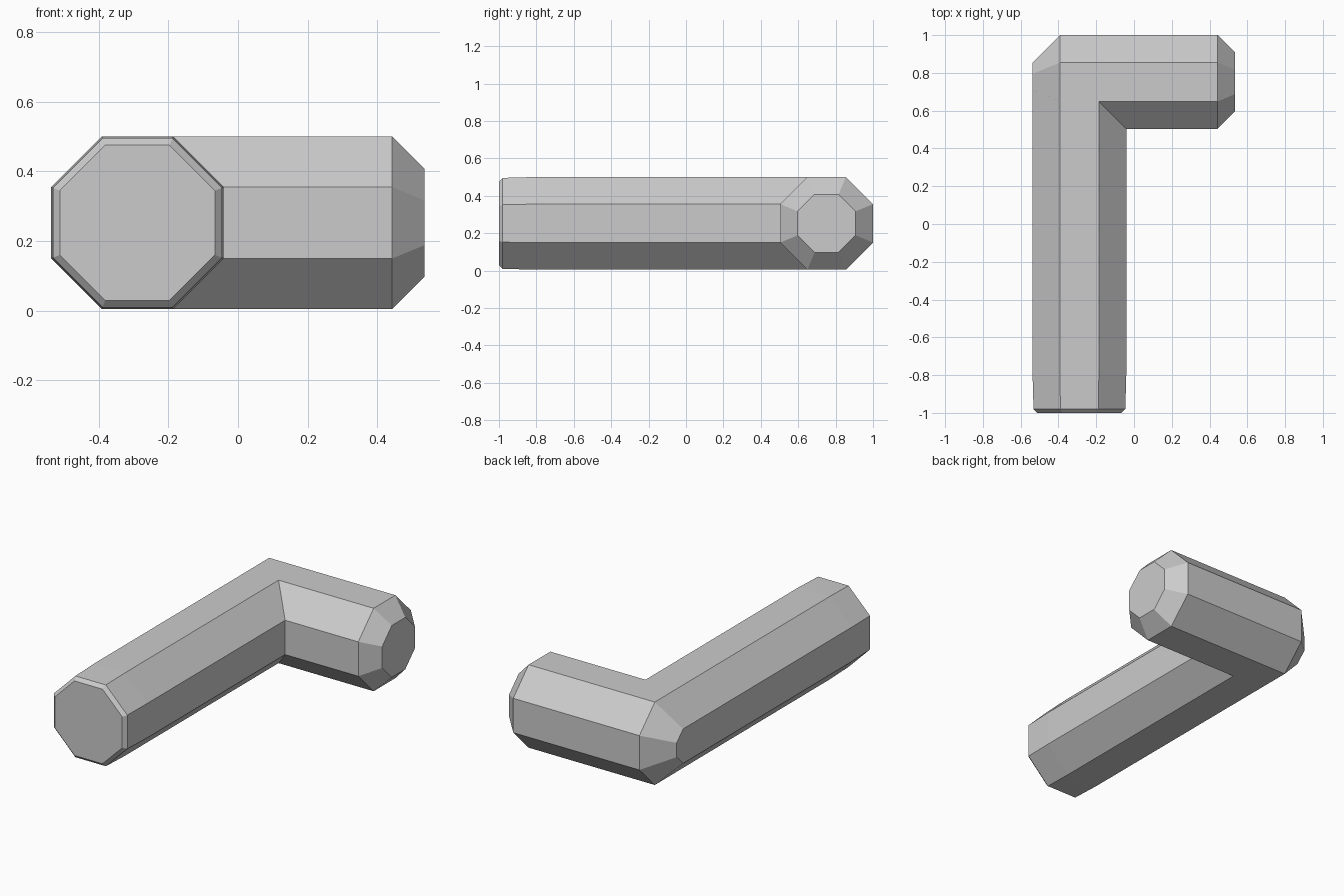
import bpy, bmesh, math
from mathutils import Vector

cube = bpy.data.objects.get("Cube")
if cube:
    bpy.data.objects.remove(cube, do_unlink=True)

grey = bpy.data.materials.new("plain_grey")
grey.use_nodes = True
colour = (0.6, 0.6, 0.6, 1)
grey.diffuse_color = colour
grey.node_tree.nodes["Principled BSDF"].inputs["Base Color"].default_value = colour

SIDES = 8
HALF = 0.248       # half the width across the flats
AXIS_Z = 0.2525


def bar(name, origin, axis, side, profile):
    """Octagonal bar from (position along axis, half width) pairs."""
    bm = bmesh.new()
    up = Vector((0, 0, 1))
    rings = []
    for along, half in profile:
        radius = half / math.cos(math.pi / SIDES)
        ring = []
        for i in range(SIDES):
            a = (i + 0.5) * 2 * math.pi / SIDES
            ring.append(bm.verts.new(Vector(origin) + Vector(axis) * along
                        + radius * (Vector(side) * math.cos(a) + up * math.sin(a))))
        rings.append(ring)
    for a, b in zip(rings, rings[1:]):
        for i in range(SIDES):
            j = (i + 1) % SIDES
            bm.faces.new((a[i], a[j], b[j], b[i]))
    bm.faces.new(rings[0])
    bm.faces.new(rings[-1])
    bmesh.ops.recalc_face_normals(bm, faces=bm.faces)
    mesh = bpy.data.meshes.new(name)
    bm.to_mesh(mesh)
    bm.free()
    mesh.materials.append(grey)
    obj = bpy.data.objects.new(name, mesh)
    bpy.context.collection.objects.link(obj)


# Long arm: slight taper and small bevel at the front, ends inside the elbow
bar("long_arm", (-0.289, 0, AXIS_Z), (0, 1, 0), (1, 0, 0),
    [(-1, 0.223), (-0.98, 0.243), (-0.8, HALF), (0.75, HALF)])

# Short arm: wide chamfer at the elbow, smaller chamfer at the free end
bar("short_arm", (0, 0.752, AXIS_Z), (1, 0, 0), (0, 1, 0),
    [(-0.537, 0.103), (-0.392, HALF), (0.443, HALF), (0.536, 0.155)])
